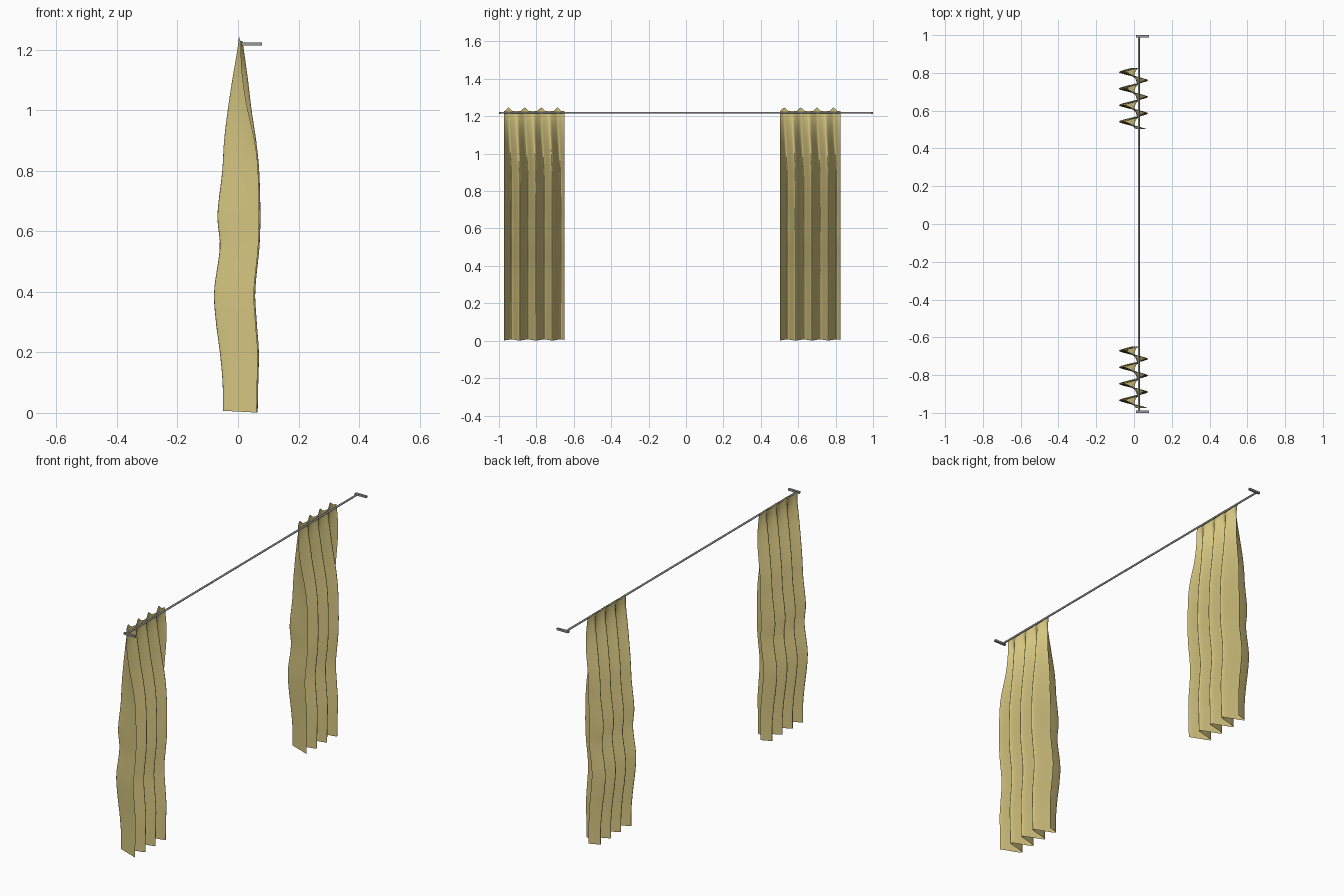
import bpy, bmesh, math

if "Cube" in bpy.data.objects:
    bpy.data.objects.remove(bpy.data.objects["Cube"])


def material(name, rgb):
    m = bpy.data.materials.new(name)
    m.diffuse_color = (*rgb, 1)
    m.use_nodes = True
    m.node_tree.nodes["Principled BSDF"].inputs["Base Color"].default_value = m.diffuse_color
    return m


CLOTH = material("straw cloth", (0.66, 0.555, 0.215))
METAL = material("grey metal", (0.33, 0.33, 0.34))

# Height, rear-most and front-most x of the folds
PROFILE = [(0.0, -0.050, 0.065), (0.1, -0.051, 0.067), (0.2, -0.060, 0.069),
           (0.3, -0.073, 0.062), (0.4, -0.079, 0.057), (0.55, -0.060, 0.071),
           (0.65, -0.068, 0.074), (0.8, -0.052, 0.070), (0.9, -0.046, 0.060),
           (1.0, -0.034, 0.045), (1.1, -0.019, 0.033), (1.2, -0.002, 0.019),
           (1.25, 0.004, 0.012)]
PERIOD, WIDTH = 0.0875, 0.324
ROWS, COLS = 48, 118


def limits(z):
    """Smooth (Catmull-Rom) fold limits at height z."""
    n = len(PROFILE)
    i = max(k for k in range(n - 1) if PROFILE[k][0] <= max(z, 0))
    p = [PROFILE[min(max(i + d, 0), n - 1)] for d in (-1, 0, 1, 2)]
    h = p[2][0] - p[1][0]
    t = (z - p[1][0]) / h
    out = []
    for c in (1, 2):
        m1 = (p[2][c] - p[0][c]) / (p[2][0] - p[0][0]) * h
        m2 = (p[3][c] - p[1][c]) / (p[3][0] - p[1][0]) * h
        out.append((2*t**3 - 3*t*t + 1) * p[1][c] + (t**3 - 2*t*t + t) * m1
                   + (3*t*t - 2*t**3) * p[2][c] + (t**3 - t*t) * m2)
    return out


def fold(s, k):
    """Pleat wave, -1 rear to 1 front; k pushes the folds sideways near the top."""
    a = math.cos(2 * math.pi * (s + 0.004 + 0.016 * k) / PERIOD)
    return math.asin(0.85 * a) / math.asin(0.85)


def curtain(name, y0):
    """Pleated sheet hanging from the rod, gathered flat at the top."""
    bm = bmesh.new()
    grid = []
    for r in range(ROWS + 1):
        row = []
        t = min(max((r / ROWS - 0.68) / 0.32, 0), 1)
        shift = t * t * (3 - 2 * t)
        for c in range(COLS + 1):
            s = WIDTH * c / COLS
            wave = fold(s, shift)
            # scalloped top edge, gently uneven hem
            top = 1.228 + 0.018 * max(0, -fold(s, 1)) ** 1.3
            hem = 0.004 - 0.003 * wave
            z = hem + (top - hem) * r / ROWS
            lo, hi = limits(z)
            x = (lo + hi) / 2 + wave * (hi - lo) / 2
            row.append(bm.verts.new((x, y0 + s, z)))
        grid.append(row)
    for a, b in zip(grid, grid[1:]):
        for c in range(COLS):
            bm.faces.new((a[c], a[c + 1], b[c + 1], b[c]))
    me = bpy.data.meshes.new(name)
    bm.to_mesh(me)
    bm.free()
    me.materials.append(CLOTH)
    ob = bpy.data.objects.new(name, me)
    bpy.context.collection.objects.link(ob)
    for p in me.polygons:
        p.use_smooth = True


curtain("curtain_left", -0.973)
curtain("curtain_right", 0.502)

# Rod
bpy.ops.mesh.primitive_cylinder_add(vertices=16, radius=0.005, depth=1.99,
                                    location=(0.026, 0, 1.219),
                                    rotation=(math.pi / 2, 0, 0))
rod = bpy.context.object
rod.name = "curtain_rod"
rod.data.materials.append(METAL)
bpy.ops.object.shade_smooth_by_angle()

# Wall brackets at both rod ends
for side, label in ((-1, "left"), (1, "right")):
    bpy.ops.mesh.primitive_cube_add(size=1, location=(0.045, side * 0.994, 1.218))
    b = bpy.context.object
    b.name = "rod_bracket_" + label
    b.scale = (0.068, 0.012, 0.010)
    bpy.ops.object.transform_apply(location=False, rotation=False, scale=True)
    b.data.materials.append(METAL)
